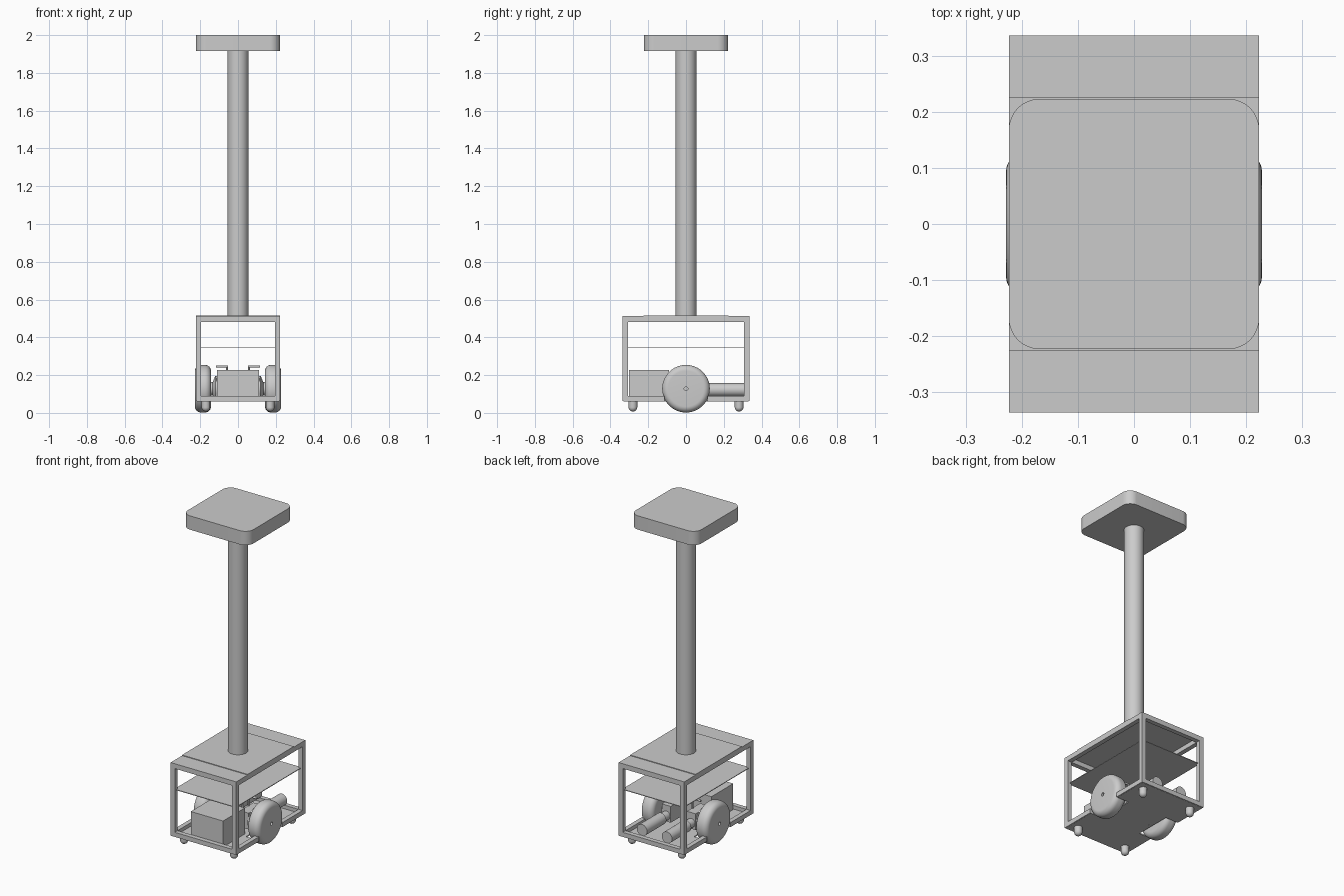
import bpy, bmesh, math
from mathutils import Matrix, Vector

cube = bpy.data.objects.get("Cube")
if cube:
    bpy.data.objects.remove(cube, do_unlink=True)

grey = bpy.data.materials.new("plain grey")
grey.use_nodes = True
grey.diffuse_color = (0.6, 0.6, 0.6, 1)
grey.node_tree.nodes["Principled BSDF"].inputs["Base Color"].default_value = (0.6, 0.6, 0.6, 1)


def finish(name, bm, smooth=False):
    bmesh.ops.recalc_face_normals(bm, faces=bm.faces)
    mesh = bpy.data.meshes.new(name)
    bm.to_mesh(mesh)
    bm.free()
    mesh.materials.append(grey)
    obj = bpy.data.objects.new(name, mesh)
    bpy.context.collection.objects.link(obj)
    if smooth:
        bpy.ops.object.select_all(action='DESELECT')
        obj.select_set(True)
        bpy.context.view_layer.objects.active = obj
        bpy.ops.object.shade_smooth_by_angle(angle=math.radians(35))
    return obj


def box(name, lo, hi):
    lo, hi = Vector(lo), Vector(hi)
    bm = bmesh.new()
    bmesh.ops.create_cube(bm, size=1, matrix=Matrix.Translation((lo + hi) / 2)
                          @ Matrix.Diagonal((*(hi - lo), 1)))
    return finish(name, bm)


def lathe(name, profile, origin, axis, steps=48):
    """Spin (radius, distance) points about an axis through origin."""
    bm = bmesh.new()
    verts = [bm.verts.new((r, 0, d)) for r, d in profile]
    edges = [bm.edges.new(pair) for pair in zip(verts, verts[1:])]
    bmesh.ops.spin(bm, geom=verts + edges, cent=(0, 0, 0), axis=(0, 0, 1),
                   angle=math.tau, steps=steps, use_duplicate=False)
    bmesh.ops.remove_doubles(bm, verts=bm.verts, dist=0.0002)
    turn = Vector((0, 0, 1)).rotation_difference(Vector(axis)).to_matrix().to_4x4()
    bmesh.ops.transform(bm, matrix=Matrix.Translation(origin) @ turn, verts=bm.verts)
    return finish(name, bm, True)


def rod(name, start, end, radius, steps=32):
    line = Vector(end) - Vector(start)
    n = line.length
    return lathe(name, [(0, 0), (radius, 0), (radius, n), (0, n)], start, line.normalized(), steps)


def extrude_outline(name, points, z0, z1, smooth=False):
    bm = bmesh.new()
    face = bm.faces.new([bm.verts.new((x, y, z0)) for x, y in points])
    new = bmesh.ops.extrude_face_region(bm, geom=[face])["geom"]
    bmesh.ops.translate(bm, vec=(0, 0, z1 - z0),
                        verts=[v for v in new if isinstance(v, bmesh.types.BMVert)])
    return finish(name, bm, smooth)


W, L, T = 0.223, 0.336, 0.028      # half width, half length, tube size
LOW, HIGH = 0.062, 0.51            # frame bottom and top
GAP = 0.115                        # half length of the wheel opening

# Frame: posts and rails
for sx, side in ((-1, "right"), (1, "left")):
    xa, xb = sorted((sx * W, sx * (W - T)))
    for sy, end in ((-1, "front"), (1, "back")):
        ya, yb = sorted((sy * L, sy * (L - T)))
        box(f"{end}_{side}_post", (xa, ya, LOW), (xb, yb, HIGH))
        ra, rb = sorted((sy * GAP, sy * (L - T)))
        box(f"{end}_{side}_bottom_rail", (xa, ra, LOW), (xb, rb, LOW + T))
    box(f"{side}_top_rail", (xa, T - L, HIGH - T), (xb, L - T, HIGH))
for sy, end in ((-1, "front"), (1, "back")):
    ya, yb = sorted((sy * L, sy * (L - T)))
    for z, level in ((LOW, "bottom"), (HIGH - T, "top")):
        box(f"{end}_{level}_rail", (T - W, ya, z), (W - T, yb, z + T))

# Floor plate with wheel notches, shelf and deck
quarter = [(W - 0.005, L - 0.005), (W - 0.005, GAP), (0.135, GAP)]
right = [(x, y) for x, y in quarter] + [(x, -y) for x, y in reversed(quarter)]
outline = right + [(-x, -y) for x, y in right]
extrude_outline("floor_plate", outline, LOW - 0.001, LOW + 0.006)
box("middle_shelf", (-0.209, -0.321, 0.343), (0.209, 0.321, 0.347))
box("top_deck", (-W, -L, HIGH), (W, L, HIGH + 0.002))
box("raised_deck", (-W, -0.225, HIGH + 0.002), (W, 0.225, HIGH + 0.006))

# Mast and rounded head
rod("mast", (0, 0, HIGH), (0, 0, 1.92), 0.055, 64)
R = 0.055
corners = []
for k in range(4):
    cx, cy = [(1, 1), (-1, 1), (-1, -1), (1, -1)][k]
    for i in range(13):
        a = (k + i / 12) * math.pi / 2
        corners.append((cx * (W - R) + R * math.cos(a), cy * (W - R) + R * math.sin(a)))
extrude_outline("head", corners, 1.915, 2.0, True)

# Battery
box("battery", (-0.11, -0.302, LOW + 0.006), (0.11, -0.09, 0.228))

# Wheels, drives and feet
WZ, WR, F = 0.128, 0.126, 0.032
arc = [i * math.pi / 16 for i in range(9)]
inner = [(WR - F + F * math.sin(a), F - F * math.cos(a)) for a in arc]
outer = [(r, 0.085 - d) for r, d in reversed(inner)]
tyre = [(0, 0)] + inner + outer + [(0.01, 0.085), (0.01, 0.07), (0, 0.07)]
foot = [(0, 0)] + [(0.023 * math.sin(a), 0.023 - 0.023 * math.cos(a)) for a in arc[1:]]
foot += [(0.023, 0.056), (0, 0.056)]
hub = [(0, 0), (0.068, 0), (0.068, 0.008), (0.035, 0.022), (0.035, 0.034), (0, 0.034)]

for s, side in ((-1, "right"), (1, "left")):
    x = s * 0.085
    lathe(f"{side}_wheel", tyre, (s * 0.143, 0, WZ), (s, 0, 0), 64)
    lathe(f"{side}_hub", hub, (s * 0.112, 0, WZ), (s, 0, 0))
    xa, xb = sorted((s * 0.055, s * 0.115))
    box(f"{side}_gearbox", (xa, -0.06, 0.085), (xb, 0.07, 0.185))
    rod(f"{side}_gearbox_neck", (x, 0.07, 0.122), (x, 0.13, 0.122), 0.027)
    rod(f"{side}_motor", (x, 0.12, 0.122), (x, 0.307, 0.122), 0.035, 40)
    rod(f"{side}_lever_stem", (s * 0.058, 0.02, 0.18), (s * 0.058, 0.02, 0.246), 0.005, 16)
    rod(f"{side}_lever_handle", (s * 0.053, 0.02, 0.246), (s * 0.116, 0.02, 0.246), 0.006, 16)
    for sy, end in ((-1, "front"), (1, "back")):
        lathe(f"{end}_{side}_foot", foot, (s * 0.17, sy * 0.281, 0.007), (0, 0, 1), 32)
